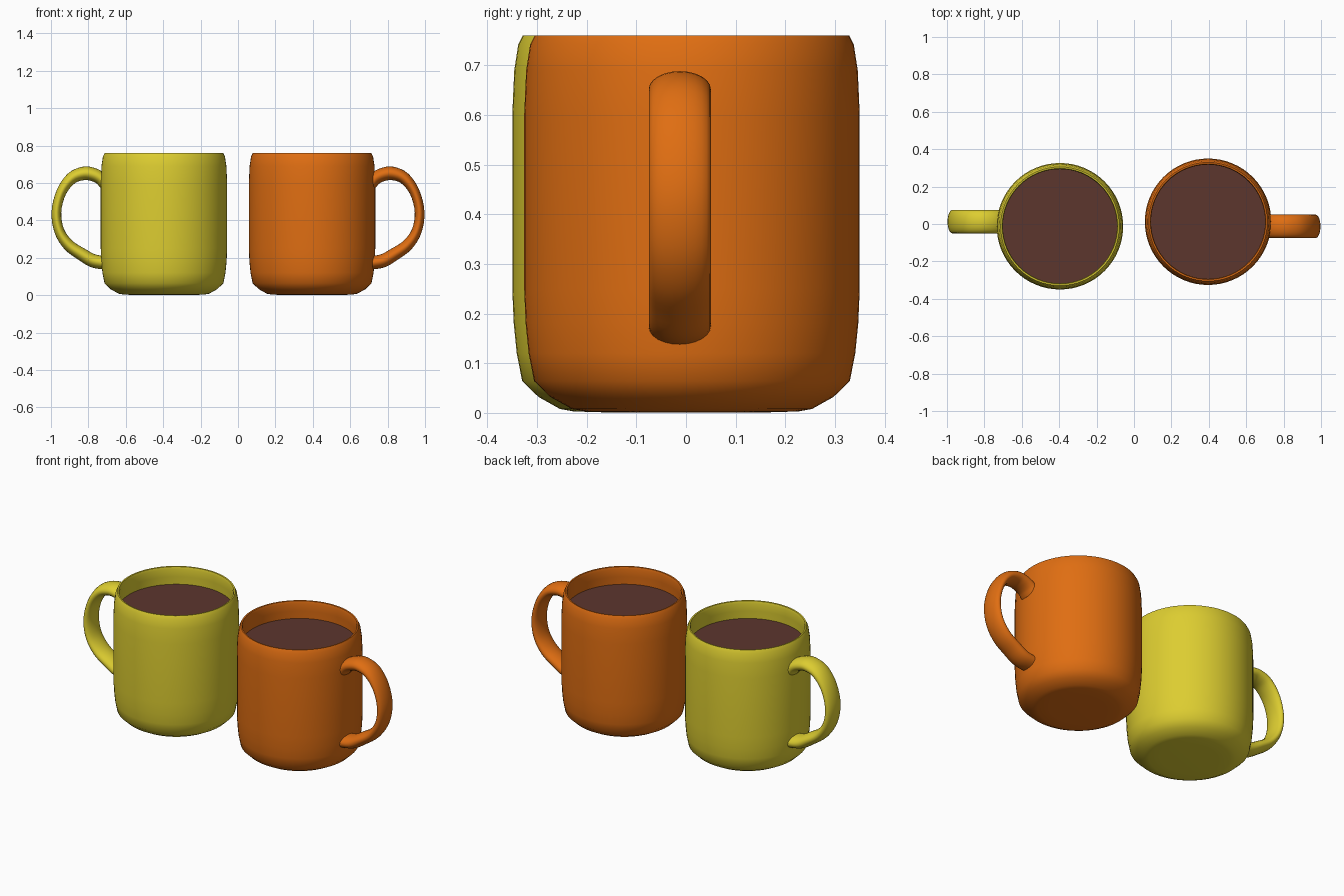
import bpy, bmesh, math
from mathutils import Vector

if "Cube" in bpy.data.objects:
    bpy.data.objects.remove(bpy.data.objects["Cube"])

SEG = 64
CX, CY = 0.396, 0.012          # mug centre; the second mug is a half turn around the origin


def material(name, rgb):
    m = bpy.data.materials.new(name)
    m.diffuse_color = (*rgb, 1)
    m.use_nodes = True
    m.node_tree.nodes["Principled BSDF"].inputs["Base Color"].default_value = m.diffuse_color
    return m


def finish(bm, name, mat, turn):
    bmesh.ops.recalc_face_normals(bm, faces=bm.faces)
    me = bpy.data.meshes.new(name)
    bm.to_mesh(me)
    bm.free()
    me.materials.append(mat)
    ob = bpy.data.objects.new(name, me)
    bpy.context.collection.objects.link(ob)
    ob.rotation_euler.z = turn
    bpy.ops.object.select_all(action='DESELECT')
    ob.select_set(True)
    bpy.context.view_layer.objects.active = ob
    bpy.ops.object.shade_smooth_by_angle(angle=math.radians(50))
    return ob


def skin(bm, rings):
    """Join successive closed rings of vertices and cap both ends."""
    vs = [[bm.verts.new(p) for p in r] for r in rings]
    n = len(vs[0])
    for a, b in zip(vs, vs[1:]):
        for i in range(n):
            j = (i + 1) % n
            bm.faces.new((a[i], a[j], b[j], b[i]))
    bm.faces.new(vs[0])
    bm.faces.new(vs[-1])


def circle(r, z):
    return [(CX + r * math.cos(2 * math.pi * i / SEG),
             CY + r * math.sin(2 * math.pi * i / SEG), z) for i in range(SEG)]


# body profile (radius, height): base, outer wall, rim, inner wall, inner floor
BODY = [(0.15, 0.001), (0.215, 0.003), (0.242, 0.008), (0.285, 0.032), (0.318, 0.064),
        (0.329, 0.12), (0.335, 0.18), (0.338, 0.25), (0.338, 0.42), (0.338, 0.60),
        (0.334, 0.69), (0.326, 0.742), (0.317, 0.760), (0.309, 0.759), (0.305, 0.745),
        (0.308, 0.70), (0.311, 0.60), (0.311, 0.25), (0.295, 0.09), (0.22, 0.04)]

# handle centre line (x, z, half thickness)
PATH = [(0.708, 0.594, 0.034), (0.735, 0.625, 0.035), (0.775, 0.645, 0.036),
        (0.825, 0.651, 0.036), (0.89, 0.625, 0.032), (0.945, 0.55, 0.027),
        (0.971, 0.444, 0.026), (0.955, 0.342, 0.027), (0.905, 0.267, 0.031),
        (0.835, 0.218, 0.034), (0.775, 0.184, 0.036), (0.708, 0.172, 0.036)]


def spline(pts, steps=4):
    p = [Vector(q) for q in pts]
    p = [2 * p[0] - p[1]] + p + [2 * p[-1] - p[-2]]
    out = []
    for i in range(1, len(p) - 2):
        a, b, c, d = p[i - 1:i + 3]
        for s in range(steps):
            t = s / steps
            out.append(0.5 * (2 * b + (c - a) * t + (2 * a - 5 * b + 4 * c - d) * t * t
                              + (3 * b - a - 3 * c + d) * t ** 3))
    return out + [p[-2]]


def handle_rings():
    pts = spline(PATH)
    rings = []
    for k, p in enumerate(pts):
        d = pts[min(k + 1, len(pts) - 1)] - pts[max(k - 1, 0)]
        n = Vector((-d.y, d.x)).normalized()
        ring = []
        for i in range(24):
            a = 2 * math.pi * i / 24
            o = p.z * math.sin(a)
            ring.append((p.x + n.x * o, -0.0125 + 0.0625 * math.cos(a), p.y + n.y * o))
        rings.append(ring)
    return rings


orange = material("orange glaze", (0.74, 0.155, 0.006))
yellow = material("yellow glaze", (0.72, 0.61, 0.03))
drink = material("brown drink", (0.108, 0.037, 0.027))

for label, mat, turn in (("orange", orange, 0), ("yellow", yellow, math.pi)):
    # hollow mug body
    bm = bmesh.new()
    skin(bm, [circle(r, z) for r, z in BODY])
    finish(bm, label + "_mug_body", mat, turn)
    # flattened loop handle
    bm = bmesh.new()
    skin(bm, handle_rings())
    finish(bm, label + "_mug_handle", mat, turn)
    # drink surface
    bm = bmesh.new()
    bm.faces.new([bm.verts.new(p) for p in circle(0.311, 0.655)])
    ob = finish(bm, label + "_mug_drink", drink, turn)
    if ob.data.polygons[0].normal.z < 0:
        ob.data.flip_normals()
